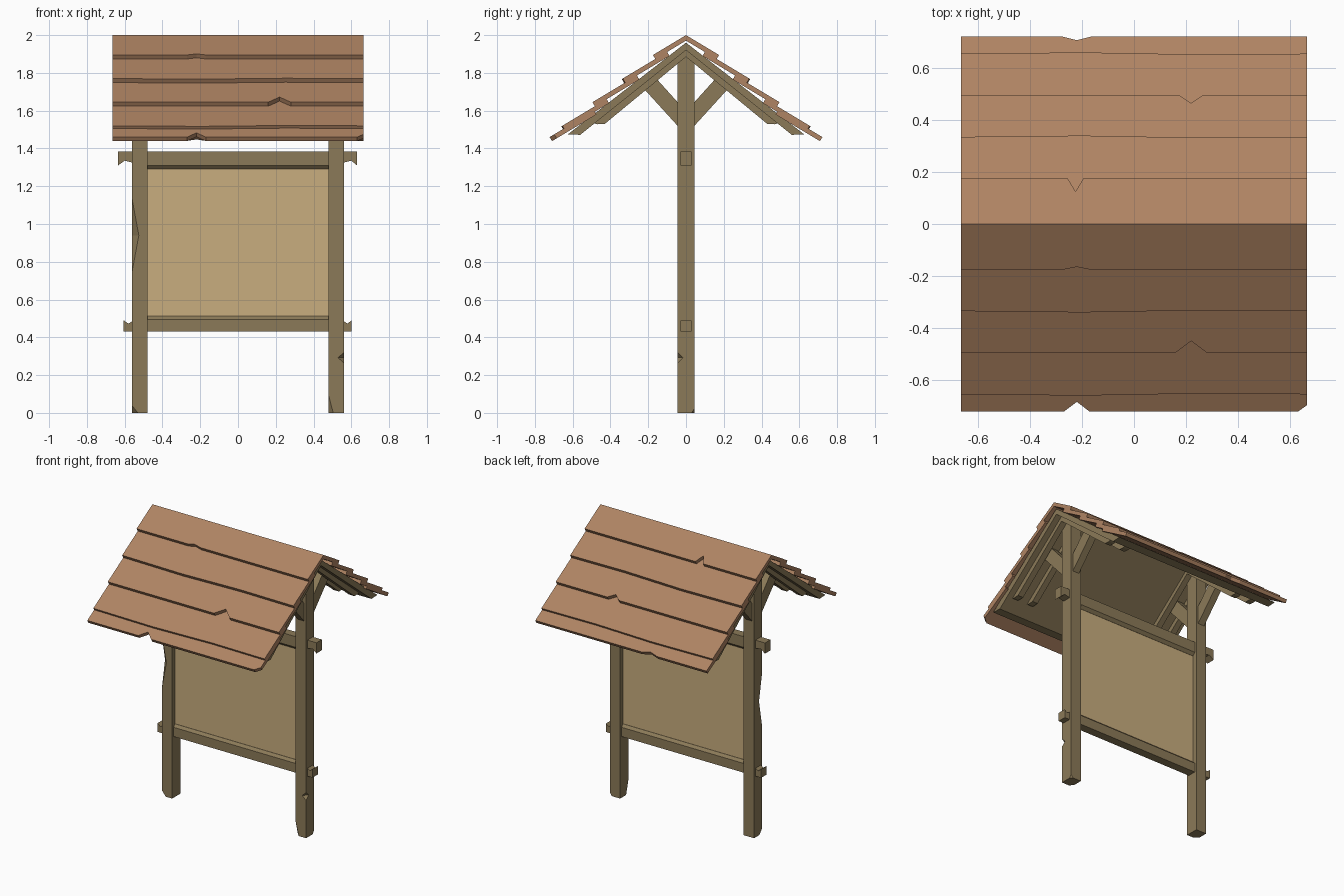
import bpy, bmesh, math
from mathutils import Vector

if "Cube" in bpy.data.objects:
    bpy.data.objects.remove(bpy.data.objects["Cube"])


def material(name, rgb):
    m = bpy.data.materials.new(name)
    m.diffuse_color = (*rgb, 1)
    m.use_nodes = True
    m.node_tree.nodes["Principled BSDF"].inputs["Base Color"].default_value = m.diffuse_color
    return m


WOOD = material("weathered_wood", (0.26, 0.195, 0.098))
ROOF = material("roof_wood", (0.43, 0.23, 0.125))
BOARD = material("board_face", (0.58, 0.42, 0.21))


def loft(name, ring_a, ring_b, mat):
    """Closed solid between two matching polygon rings."""
    bm = bmesh.new()
    a = [bm.verts.new(p) for p in ring_a]
    b = [bm.verts.new(p) for p in ring_b]
    bm.faces.new(a)
    bm.faces.new(b[::-1])
    n = len(a)
    for i in range(n):
        j = (i + 1) % n
        bm.faces.new((a[i], b[i], b[j], a[j]))
    bmesh.ops.recalc_face_normals(bm, faces=bm.faces)
    me = bpy.data.meshes.new(name)
    bm.to_mesh(me)
    bm.free()
    ob = bpy.data.objects.new(name, me)
    bpy.context.collection.objects.link(ob)
    me.materials.append(mat)
    return ob


def along_x(name, yz, x0, x1, mat):
    return loft(name, [(x0, y, z) for y, z in yz], [(x1, y, z) for y, z in yz], mat)


def along_y(name, xz, y0, y1, mat):
    return loft(name, [(x, y0, z) for x, z in xz], [(x, y1, z) for x, z in xz], mat)


def chip(ob, x, y, z, r, h):
    """Knock a diamond-shaped splinter out of a corner."""
    bm = bmesh.new()
    for p in ((r, 0, 0), (-r, 0, 0), (0, r, 0), (0, -r, 0), (0, 0, h), (0, 0, -h)):
        bm.verts.new(Vector((x, y, z)) + Vector(p))
    bmesh.ops.convex_hull(bm, input=bm.verts)
    bmesh.ops.recalc_face_normals(bm, faces=bm.faces)
    me = bpy.data.meshes.new("chip_cutter")
    bm.to_mesh(me)
    bm.free()
    cutter = bpy.data.objects.new("chip_cutter", me)
    cutter.hide_render = True
    bpy.context.collection.objects.link(cutter)
    mod = ob.modifiers.new("chip", 'BOOLEAN')
    mod.operation = 'DIFFERENCE'
    mod.solver = 'EXACT'
    mod.object = cutter
    bpy.context.view_layer.objects.active = ob
    bpy.ops.object.modifier_apply(modifier=mod.name)
    bpy.data.objects.remove(cutter)


# Posts, with splintered corners
posts = {}
for side, s in (("left", -1), ("right", 1)):
    posts[side] = along_x(side + "_post", [(-.045, 0), (.045, 0), (.045, 1.89), (0, 1.935), (-.045, 1.89)],
                          s * .48, s * .56, WOOD)
chip(posts["left"], -.561, -.046, .94, .037, .20)
chip(posts["left"], -.561, -.046, 0, .032, .04)
chip(posts["right"], .561, -.046, .292, .032, .03)
chip(posts["right"], .479, -.046, 0, .026, .10)
chip(posts["right"], .561, .046, 0, .018, .025)

# Rails with broken ends poking through the posts
along_y("top_rail", [(-.635, 1.385), (-.635, 1.31), (-.60, 1.335), (-.56, 1.325), (-.52, 1.31),
                     (.52, 1.31), (.56, 1.325), (.60, 1.335), (.63, 1.31), (.63, 1.385)],
        -.03, .03, WOOD)
along_y("bottom_rail", [(-.605, .43), (-.605, .49), (-.58, .472), (-.56, .485), (-.52, .495),
                        (.52, .495), (.56, .485), (.58, .472), (.60, .49), (.60, .43)],
        -.03, .03, WOOD)

# Sloped lips holding the board, and the board itself
for name, z0, z1 in (("top_lip", 1.31, 1.29), ("bottom_lip", .495, .512)):
    along_x(name, [(-.03, z0), (.03, z0), (.012, z1), (-.012, z1)], -.48, .48, WOOD)
along_x("notice_board", [(-.011, .49), (.011, .49), (.011, 1.32), (-.011, 1.32)], -.485, .485, BOARD)

# Roof sheets, paired rafters and braces
for end, f in (("front", -1), ("back", 1)):
    sheet = [(0, 1.96), (.625, 1.475), (.56, 1.472), (0, 1.92)]
    along_x(end + "_roof_sheet", [(f * y, z) for y, z in sheet], -.645, .645, WOOD)
    rafter = [(0, 1.925), (.495, 1.535), (.47, 1.528), (.43, 1.53), (0, 1.885)]
    brace = [(.04, 1.515), (.24, 1.735), (.175, 1.79), (.04, 1.64)]
    for side, s in (("left", -1), ("right", 1)):
        for place, x in (("inner", .44), ("outer", .56)):
            along_x(f"{end}_{side}_{place}_rafter", [(f * y, z) for y, z in rafter],
                    s * x, s * (x + .042), WOOD)
        along_x(f"{end}_{side}_brace", [(f * y, z) for y, z in brace], s * .495, s * .545, WOOD)

# Overlapping roof planks: lower edge (y, z), then notch (x centre, half width, depth)
ROWS = [(.175, 1.895), (.335, 1.77), (.495, 1.645), (.655, 1.52), (.722, 1.46)]
NOTCH = {(-1, 0): (-.22, .05, .01), (-1, 2): (.22, .06, .045), (-1, 4): (-.22, .05, .038),
         (1, 0): (-.225, .03, .05), (1, 2): (.22, .045, .03), (1, 4): (-.22, .06, .015)}
W, SLOPE, THICK = .665, .6, .025
norm = math.hypot(1, SLOPE)
for end, f in (("front", -1), ("back", 1)):
    for i, (ye, ze) in enumerate(ROWS):
        run = ye if i == 0 else .235
        # outline as (x, horizontal distance up from the lower edge)
        edge = [(-W, 0)]
        if (f, i) in NOTCH:
            c, w, d = NOTCH[f, i]
            edge += [(c - w, 0), (c, d), (c + w, 0)]
        elif i < 4:
            edge += [(-.2, -.005), (.25, .003)]
        edge += [(W - .035, 0), (W, .025)] if (f, i) == (-1, 4) else [(W, 0)]
        outline = edge + [(W, run), (-W, run)]
        top = [(x, f * (ye - u), ze + SLOPE * u) for x, u in outline]
        low = [(x, y - f * THICK * SLOPE / norm, z - THICK / norm) for x, y, z in top]
        loft(f"{end}_roof_plank_{i + 1}", top, low, ROOF)
